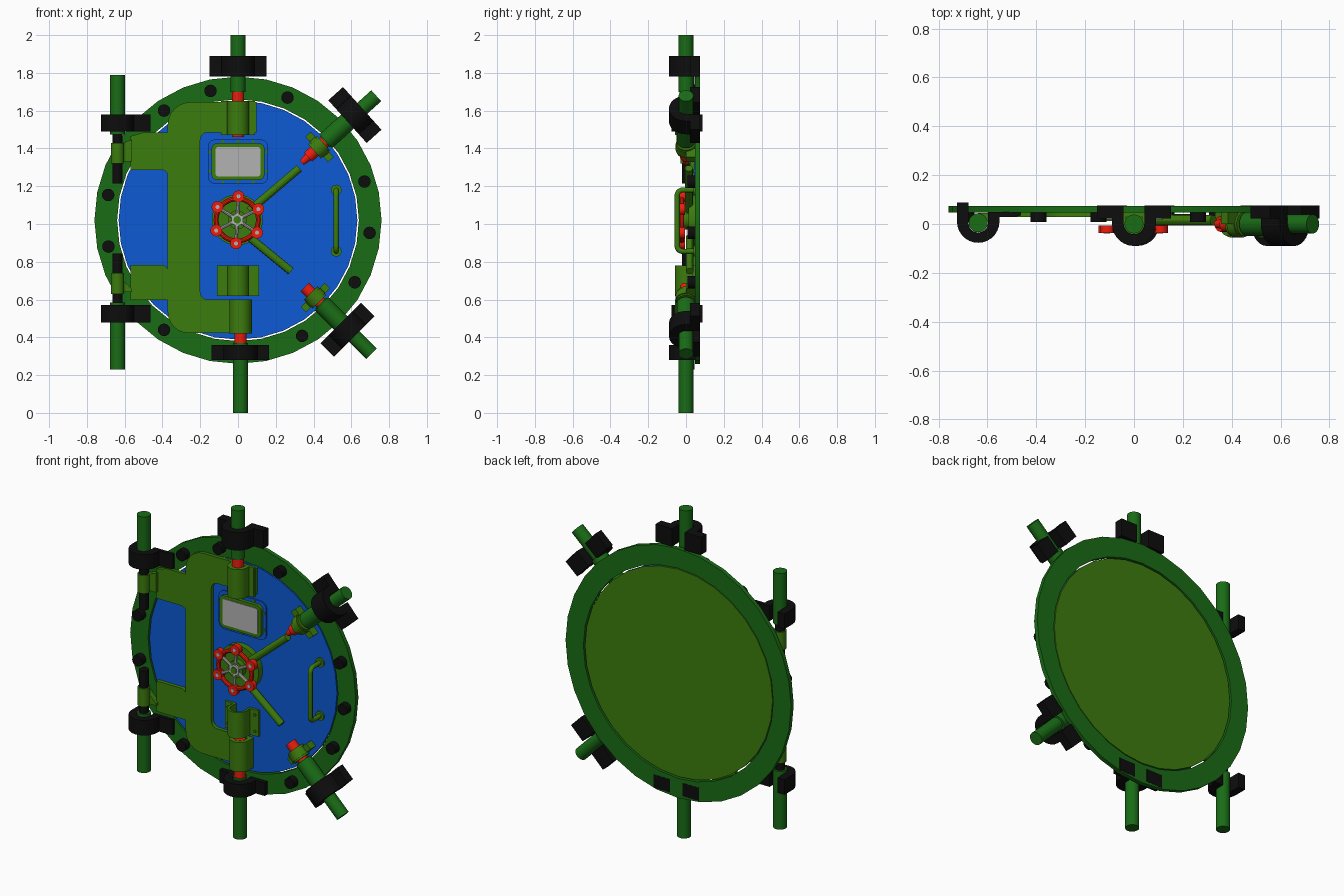
import bpy, bmesh
from math import sin, cos, pi, radians
from mathutils import Vector, Matrix

if "Cube" in bpy.data.objects:
    bpy.data.objects.remove(bpy.data.objects["Cube"])

CX, CZ = 0.0, 1.02          # hatch centre


def mat(name, *c):
    m = bpy.data.materials.new(name)
    m.diffuse_color = (*c, 1)
    m.use_nodes = True
    m.node_tree.nodes["Principled BSDF"].inputs["Base Color"].default_value = m.diffuse_color
    return m


GREEN = mat("dark_green", 0.01, 0.15, 0.008)
OLIVE = mat("olive_green", 0.045, 0.2, 0.004)
BLUE = mat("blue", 0.004, 0.1, 0.66)
RED = mat("red", 0.85, 0.012, 0.004)
BLACK = mat("black", 0.004, 0.004, 0.004)
GREY = mat("light_grey", 0.45, 0.45, 0.45)


def finish(name, bm, m):
    bmesh.ops.recalc_face_normals(bm, faces=bm.faces)
    me = bpy.data.meshes.new(name)
    bm.to_mesh(me)
    bm.free()
    me.materials.append(m)
    ob = bpy.data.objects.new(name, me)
    bpy.context.collection.objects.link(ob)
    return ob


def prism(name, pts, d0, d1, m, A=(1, 0, 0), B=(0, 0, 1), D=(0, 1, 0), o=(0, 0, 0)):
    """Extrude a 2D outline (along A, B) from d0 to d1 along D."""
    A, B, D, o = map(Vector, (A, B, D, o))
    bm = bmesh.new()
    f = bm.faces.new([bm.verts.new(o + A * a + B * b + D * d0) for a, b in pts])
    ext = bmesh.ops.extrude_face_region(bm, geom=[f])["geom"]
    bmesh.ops.translate(bm, vec=D * (d1 - d0), verts=[v for v in ext if isinstance(v, bmesh.types.BMVert)])
    return finish(name, bm, m)


def rod(name, p, q, r, m, n=20, r2=None):
    """Cylinder or cone between two points."""
    p, q = Vector(p), Vector(q)
    bm = bmesh.new()
    mx = Matrix.Translation((p + q) / 2) @ (q - p).to_track_quat('Z', 'Y').to_matrix().to_4x4()
    bmesh.ops.create_cone(bm, cap_ends=True, segments=n, radius1=r, radius2=r if r2 is None else r2,
                          depth=(q - p).length, matrix=mx)
    return finish(name, bm, m)


def disc(name, x, z, r, y0, y1, m, n=20):
    return rod(name, (x, y0, z), (x, y1, z), r, m, n)


def lathe(name, prof, m, n=32):
    """Closed (radius, y) profile revolved about the hatch axis."""
    bm = bmesh.new()
    rings = [[bm.verts.new((CX + r * cos(2 * pi * i / n), y, CZ + r * sin(2 * pi * i / n))) for r, y in prof]
             for i in range(n)]
    k = len(prof)
    for i in range(n):
        for j in range(k):
            a, b = rings[i], rings[(i + 1) % n]
            bm.faces.new((a[j], a[(j + 1) % k], b[(j + 1) % k], b[j]))
    return finish(name, bm, m)


def arc(cx, cy, r, a0, a1, n=10):
    return [(cx + r * cos(radians(a0 + (a1 - a0) * i / n)), cy + r * sin(radians(a0 + (a1 - a0) * i / n)))
            for i in range(n + 1)]


def saddle(ro, ri, w, y0, y1):
    """Omega-shaped clamp section open to the back, with side flanges."""
    return ([(-w, y1), (-w, y0), (-ro, y0)] + arc(0, 0, ro, 180, 360, 14) + [(ro, y0), (w, y0), (w, y1), (ri, y1)]
            + arc(0, 0, ri, 360, 180) + [(-ri, y1)])


def rounded(x, z, w, h, r):
    return [p for sx, sz, a in ((1, 1, 0), (-1, 1, 90), (-1, -1, 180), (1, -1, 270))
            for p in arc(x + sx * (w / 2 - r), z + sz * (h / 2 - r), r, a, a + 90, 5)]


def tube(name, pts, r, m):
    cu = bpy.data.curves.new(name, 'CURVE')
    cu.dimensions, cu.bevel_depth, cu.bevel_resolution = '3D', r, 2
    s = cu.splines.new('POLY')
    s.points.add(len(pts) - 1)
    for sp, p in zip(s.points, pts):
        sp.co = (*p, 1)
    cu.materials.append(m)
    ob = bpy.data.objects.new(name, cu)
    bpy.context.collection.objects.link(ob)


# Outer ring and door
lathe("outer_ring", [(0.64, 0.048), (0.76, 0.048), (0.76, 0.074), (0.64, 0.074)], GREEN)
disc("door_front", CX, CZ, 0.632, 0.05, 0.059, BLUE, 32)
disc("door_back", CX, CZ, 0.632, 0.059, 0.07, OLIVE, 32)

# Studs around the ring
for a in (102, 68, 124, 17, 169, -5.5, 191.5, -28, 236, -61):
    a = radians(a)
    disc("ring_stud", CX + 0.7 * cos(a), CZ + 0.7 * sin(a), 0.033, 0.008, 0.05, BLACK)

# Hinge strap plate
strap = ([(-0.57, 1.465), (-0.5, 1.485), (-0.372, 1.485)] + arc(-0.252, 1.525, 0.12, 180, 90, 6)
         + [(0.098, 1.645), (0.098, 1.485)] + arc(-0.16, 1.445, 0.04, 90, 180, 5)
         + arc(-0.16, 0.64, 0.04, 180, 270, 5) + [(0.07, 0.6), (0.07, 0.423)]
         + arc(-0.262, 0.533, 0.11, 270, 180, 6) + [(-0.372, 0.597), (-0.57, 0.597), (-0.57, 0.783)]
         + arc(-0.402, 0.753, 0.03, 90, 0, 4) + arc(-0.402, 1.256, 0.03, 0, 90, 4) + [(-0.57, 1.286)])
prism("hinge_strap", strap, 0.028, 0.05, OLIVE)

# Radial locking stations: (angle, x offset, clamp r0, r1, pipe r0, r1)
for ang, dx, c0, c1, p0, p1 in ((90, 0, 0.762, 0.87, 0.68, 0.98), (270, 0.013, 0.66, 0.74, 0.65, 1.02),
                                (42, 0, 0.78, 0.885, 0.62, 0.985), (-45, 0, 0.77, 0.87, 0.62, 1.0)):
    D = Vector((cos(radians(ang)), 0, sin(radians(ang))))
    A, O = Vector((D.z, 0, -D.x)), Vector((CX + dx, 0, CZ))
    fr = dict(A=A, B=(0, 1, 0), D=D, o=O)
    prism("pipe_clamp", saddle(0.09, 0.042, 0.152, 0.022, 0.075), c0, c1, BLACK, **fr)
    rod("lock_pipe", O + D * p0, O + D * p1, 0.039, GREEN)
    if ang in (90, 270):
        s0, s1 = (0.45, 0.63) if ang == 90 else (0.42, 0.6)
        rod("lock_bolt", O + D * (0.44 if ang == 90 else 0.42), O + D * 0.75, 0.032, RED)
        prism("bolt_sleeve", saddle(0.058, 0.034, 0.09 if ang == 90 else 0.06, 0.022, 0.04), s0, s1, OLIVE, **fr)
    else:
        rod("pipe_sleeve", O + D * 0.625, O + D * 0.79, 0.05, GREEN)
        rod("lock_bolt", O + D * 0.5, O + D * 0.66, 0.032, RED)
        rod("bolt_collar", O + D * 0.545, O + D * 0.61, 0.05, OLIVE)
        prism("bolt_bracket", saddle(0.055, 0.03, 0.09, 0.0, 0.05), 0.56, 0.6, OLIVE, **fr)
        if ang == 42:
            rod("bolt_tip", O + D * 0.455, O + D * 0.5, 0.016, RED, r2=0.022)
prism("lower_guide", saddle(0.058, 0.045, 0.112, 0.035, 0.05), 0.62, 0.78, OLIVE, B=(0, 1, 0), D=(0, 0, 1),
      o=(0, 0, 0))
for x in (-0.09, 0.09):
    for z in (0.65, 0.75):
        disc("guide_screw", x, z, 0.009, 0.028, 0.04, OLIVE, 8)

# Left hinges (upper, lower)
hx = -0.638
hinge = ([(-0.087, 0.088), (-0.087, 0.01)] + arc(0, 0.01, 0.087, 180, 360, 14)
         + [(0.087, 0.028), (0.15, 0.028), (0.175, 0.036), (0.175, 0.05), (0.04, 0.05)]
         + arc(0, 0.005, 0.04, 360, 180) + [(-0.04, 0.088)])
for s, c, end in ((1, 1.535, 1.79), (-1, 0.525, 0.23)):
    prism("hinge_clamp", hinge, c - 0.046, c + 0.046, BLACK, B=(0, 1, 0), D=(0, 0, 1), o=(hx, 0, 0))
    rod("hinge_pipe", (hx, 0.005, c - s * 0.06), (hx, 0.005, end), 0.039, GREEN)
    rod("hinge_pin", (hx, 0.005, c - s * 0.04), (hx, 0.005, c - s * 0.32), 0.027, BLACK)
    k = c - s * 0.16
    rod("hinge_knuckle", (hx, 0.005, k - 0.055), (hx, 0.005, k + 0.055), 0.035, OLIVE)
    prism("hinge_lug", [(hx, k - 0.045), (-0.56, k - 0.045), (-0.56, k + 0.075 * s * 0.7 + 0.02), (hx, k + 0.045)],
          0.01, 0.045, OLIVE)

# Window
prism("window_plate", rounded(0, 1.33, 0.32, 0.235, 0.04), 0.042, 0.05, BLUE)
prism("window_frame", rounded(0, 1.33, 0.28, 0.195, 0.03), 0.022, 0.05, OLIVE)
prism("window_pane", rounded(0, 1.33, 0.238, 0.157, 0.015), 0.019, 0.03, GREY)
for s in (-1, 1):
    for x in (-0.08, 0, 0.08):
        disc("window_screw", x, 1.33 + s * 0.108, 0.008, 0.036, 0.045, OLIVE, 8)
    for z in (-0.05, 0.05):
        disc("window_screw", s * 0.15, 1.33 + z, 0.008, 0.036, 0.045, OLIVE, 8)

# Drive rods
rod("upper_drive_rod", (0.06, 0.015, 1.07), (0.325, 0.015, 1.295), 0.021, OLIVE, 12)
rod("lower_drive_rod", (0.06, 0.02, 0.93), (0.28, 0.02, 0.75), 0.021, OLIVE, 12)

# Handwheel
wx, wz = -0.004, 1.022
disc("wheel_base", wx, wz, 0.135, 0.012, 0.05, OLIVE, 32)
disc("wheel_shaft", wx, wz, 0.05, -0.022, 0.02, OLIVE, 24)
disc("wheel_nut", wx, wz, 0.036, -0.034, -0.02, GREY, 6)
disc("wheel_nut_tip", wx, wz, 0.02, -0.04, -0.03, OLIVE, 12)
bpy.ops.mesh.primitive_torus_add(location=(wx, -0.022, wz), rotation=(pi / 2, 0, 0), major_radius=0.112,
                                 minor_radius=0.013, major_segments=36, minor_segments=10)
bpy.context.object.name = "wheel_rim"
bpy.context.object.data.materials.append(RED)
for i in range(6):
    a = radians(27 + 60 * i)
    u = Vector((cos(a), 0, sin(a)))
    c = Vector((wx, -0.022, wz))
    rod("wheel_spoke", c + u * 0.03, c + u * 0.115, 0.009, GREY, 8)
    k = c + u * 0.125
    disc("wheel_knob", k.x, k.z, 0.031, -0.036, -0.006, RED, 16)
    disc("knob_rivet", k.x, k.z, 0.011, -0.039, -0.03, GREY, 10)

# Pull handle
hp = ([(0.52, 0.05, 0.855)] + [(0.52, y, z) for y, z in arc(-0.017, 0.885, 0.03, 270, 180, 5)]
      + [(0.52, y, z) for y, z in arc(-0.017, 1.15, 0.03, 180, 90, 5)] + [(0.52, 0.05, 1.18)])
tube("pull_handle", hp, 0.014, OLIVE)
for z in (0.855, 1.18):
    disc("handle_flange", 0.52, z, 0.028, 0.04, 0.05, OLIVE)

# Smooth rounded sides, sharp edges
bpy.ops.object.select_all(action='DESELECT')
for ob in bpy.data.objects:
    if ob.type == 'MESH':
        ob.select_set(True)
        bpy.context.view_layer.objects.active = ob
bpy.ops.object.shade_smooth_by_angle(angle=radians(30))
